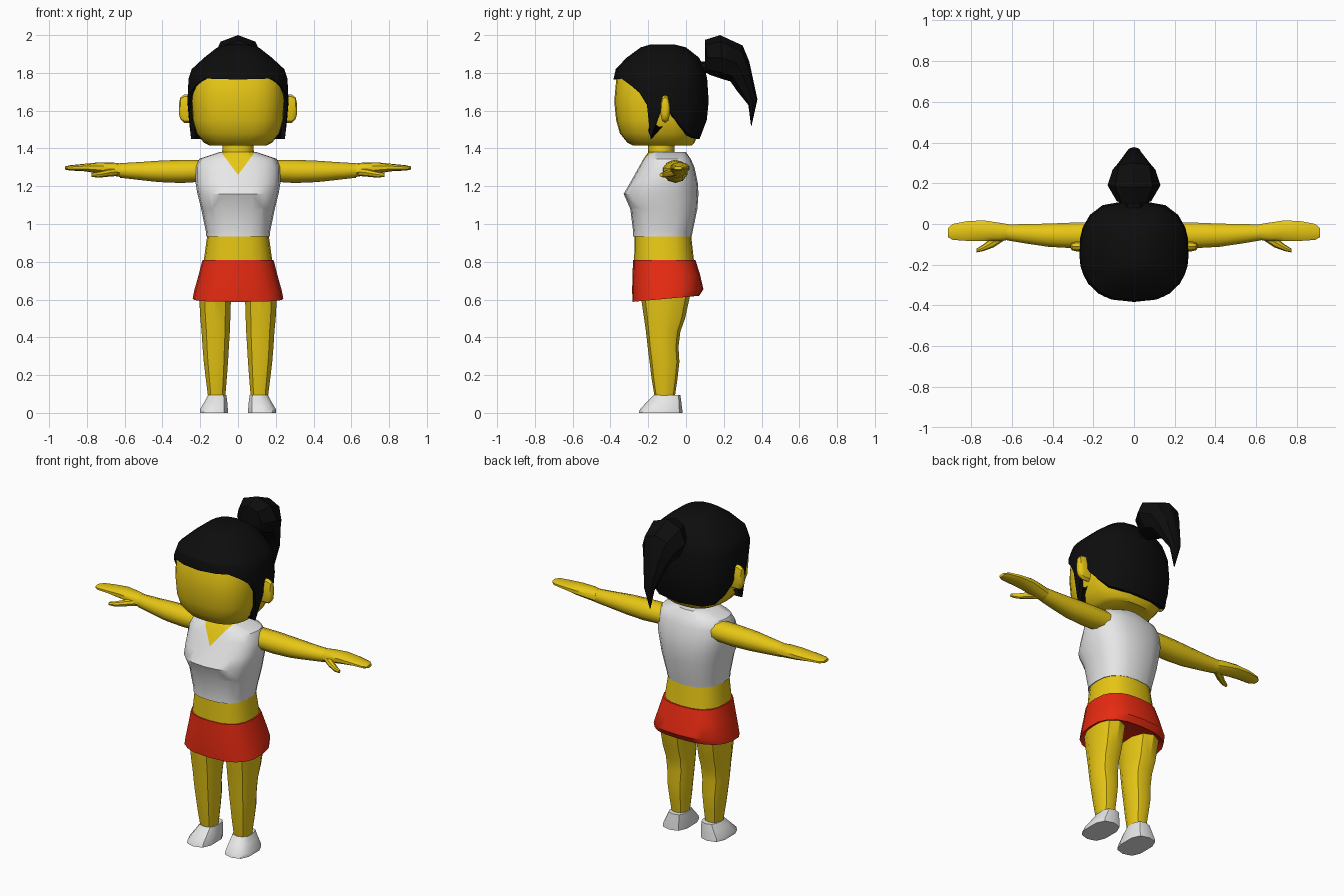
import bpy, bmesh, math
from mathutils import Vector

if "Cube" in bpy.data.objects:
    bpy.data.objects.remove(bpy.data.objects["Cube"])


def material(name, rgb):
    m = bpy.data.materials.new(name)
    m.diffuse_color = (*rgb, 1)
    m.use_nodes = True
    m.node_tree.nodes["Principled BSDF"].inputs["Base Color"].default_value = m.diffuse_color
    return m


SKIN = material("yellow skin", (0.9, 0.64, 0.008))
WHITE = material("white cloth", (0.85, 0.85, 0.85))
RED = material("red cloth", (0.85, 0.025, 0.006))
BLACK = material("black hair", (0.004, 0.004, 0.004))


def spow(v, e):
    return math.copysign(abs(v) ** e, v)


def ring_point(a, b, w, t, p):
    """Point on a superellipse with diameter a-b and half-width vector w."""
    c, h = (a + b) / 2, (a - b) / 2
    return c + h * spow(math.cos(t), 2 / p) + w * spow(math.sin(t), 2 / p)


def finish(bm, name, mats, angle=40):
    bmesh.ops.remove_doubles(bm, verts=bm.verts, dist=1e-4)
    bmesh.ops.recalc_face_normals(bm, faces=bm.faces)
    me = bpy.data.meshes.new(name)
    bm.to_mesh(me)
    bm.free()
    ob = bpy.data.objects.new(name, me)
    bpy.context.collection.objects.link(ob)
    for m in mats:
        me.materials.append(m)
    bpy.ops.object.select_all(action='DESELECT')
    bpy.context.view_layer.objects.active = ob
    ob.select_set(True)
    bpy.ops.object.shade_smooth_by_angle(angle=math.radians(angle))
    return ob


def skin_rows(bm, rows):
    """Bridge rows of points into a closed skin with end caps."""
    rows = [[bm.verts.new(p) for p in r] for r in rows]
    n = len(rows[0])
    for r, s in zip(rows, rows[1:]):
        for i in range(n):
            j = (i + 1) % n
            bm.faces.new((r[i], r[j], s[j], s[i]))
    bm.faces.new(rows[0])
    bm.faces.new(rows[-1])


def loft_bm(rings, n, p, sx=1):
    bm = bmesh.new()
    rows = []
    for a, b, w in rings:
        pts = [ring_point(Vector(a), Vector(b), Vector(w), 2 * math.pi * i / n, p) for i in range(n)]
        rows.append([Vector((v.x * sx, v.y, v.z)) for v in pts])
    skin_rows(bm, rows)
    return bm


def loft(name, rings, mat, n=12, p=2.4, angle=40):
    return finish(loft_bm(rings, n, p), name, [mat], angle)


def pair(name, rings, mat, n=10, p=2.3, angle=40):
    for side, sx in (("left", 1), ("right", -1)):
        finish(loft_bm(rings, n, p, sx), side + "_" + name, [mat], angle)


def level(z, rx, yf, yb, x=0):
    """Horizontal section."""
    return ((x, yf, z), (x, yb, z), (rx, 0, 0))


def slice_x(x, zt, zb, y0, y1):
    """Section across an arm, facing x."""
    y = (y0 + y1) / 2
    return ((x, y, zt), (x, y, zb), (0, (y1 - y0) / 2, 0))


# Head and neck
loft("head", [level(*r) for r in (
    (1.415, .15, -.28, .03), (1.43, .18, -.31, .045), (1.48, .222, -.35, .065),
    (1.55, .242, -.37, .085), (1.65, .248, -.38, .095), (1.76, .245, -.37, .09),
    (1.83, .22, -.34, .07), (1.89, .14, -.27, .02))], SKIN, n=24, p=2.7)
loft("neck", [level(1.33, .085, -.2, -.06), level(1.44, .082, -.2, -.06)], SKIN, p=2)
pair("ear", [slice_x(.23, 1.685, 1.535, -.135, -.085), slice_x(.285, 1.685, 1.535, -.135, -.085),
             slice_x(.305, 1.67, 1.555, -.13, -.09), slice_x(.312, 1.64, 1.58, -.12, -.1)], SKIN, p=2.6)

# Hair cap: profile levels trimmed to a hairline that varies with the angle from the front
PROFILE = [(1.44, .25, -.35, .068), (1.55, .26, -.37, .11), (1.65, .268, -.383, .12),
           (1.77, .262, -.383, .112), (1.82, .245, -.372, .1), (1.88, .18, -.315, .07),
           (1.935, .11, -.24, 0), (1.95, .05, -.19, -.06)]
HAIRLINE = [(0, 1.765), (20, 1.768), (37, 1.77), (55, 1.735), (68, 1.695), (77, 1.63),
            (81, 1.45), (87, 1.55), (92, 1.65), (100, 1.57), (112, 1.52), (130, 1.47),
            (150, 1.455), (180, 1.45)]


def cap_point(deg, z, scale=1):
    for lo, hi in zip(PROFILE, PROFILE[1:]):
        if z <= hi[0]:
            break
    f = (z - lo[0]) / (hi[0] - lo[0])
    rx, yf, yb = [lo[k] + (hi[k] - lo[k]) * f for k in (1, 2, 3)]
    v = ring_point(Vector((0, yf, z)), Vector((0, yb, z)), Vector((rx, 0, 0)), math.radians(deg), 2.5)
    mid = Vector((0, (yf + yb) / 2, z))
    return mid + (v - mid) * scale


columns = HAIRLINE + [(-d, z) for d, z in HAIRLINE[-2:0:-1]]
bm = bmesh.new()
skin_rows(bm, [[cap_point(d, e, .91) for d, e in columns]] +
          [[cap_point(d, max(lv[0], e)) for d, e in columns] for lv in PROFILE])
finish(bm, "hair_cap", [BLACK], 30)

# Ponytail: sections given by upper and lower side points and half width
loft("ponytail", [((0, *a), (0, *b), (w, 0, 0)) for a, b, w in (
    ((.06, 1.86), (.06, 1.79), .04), ((.1, 1.86), (.11, 1.8), .045),
    ((.1, 1.975), (.125, 1.79), .085), ((.18, 2.0), (.2, 1.765), .13),
    ((.3, 1.945), (.235, 1.755), .105), ((.335, 1.86), (.27, 1.705), .075),
    ((.378, 1.66), (.33, 1.63), .035), ((.347, 1.52), (.344, 1.52), .003))],
    BLACK, n=8, p=2, angle=30)

# Top with a V neckline cut into its front
bm = loft_bm([level(*r) for r in (
    (.935, .168, -.28, .03), (.96, .17, -.28, .035), (1.08, .195, -.295, .06),
    (1.16, .215, -.33, .066), (1.22, .225, -.295, .062), (1.3, .225, -.25, .045),
    (1.345, .205, -.225, .025), (1.38, .1, -.2, 0))], 20, 2.5)
SLOPE = 1.35
for s in (1, -1):
    front = [f for f in bm.faces if f.calc_center_median().y < -.13]
    geom = list({g for f in front for g in (*f.verts, *f.edges)}) + front
    bmesh.ops.bisect_plane(bm, geom=geom, plane_co=(0, 0, 1.26), plane_no=(s * SLOPE, 0, 1), dist=1e-5)
for f in bm.faces:
    c = f.calc_center_median()
    if c.y < -.13 and c.z < 1.379 and c.z > 1.26 + SLOPE * abs(c.x):
        f.material_index = 1
finish(bm, "sleeveless_top", [WHITE, SKIN])

# Waist and shorts
loft("waist", [level(.78, .185, -.275, .045), level(.96, .16, -.272, .025)], SKIN, n=20, p=2.5)
loft("shorts", [
    ((0, -.26, .62), (0, .04, .635), (.2, 0, 0)),
    ((0, -.283, .588), (0, .07, .62), (.24, 0, 0)),
    ((0, -.285, .64), (0, .092, .655), (.232, 0, 0)),
    ((0, -.284, .72), (0, .075, .73), (.21, 0, 0)),
    level(.81, .188, -.28, .05)], RED, n=20, p=2.6)

# Legs and shoes
pair("leg", [level(*r) for r in (
    (.08, .047, -.165, -.06, .113), (.18, .058, -.182, -.045, .115), (.27, .067, -.193, -.035, .117),
    (.35, .073, -.203, -.04, .118), (.43, .078, -.212, -.03, .118), (.5, .083, -.222, -.005, .12),
    (.66, .09, -.245, .03, .122))], SKIN)
pair("shoe", [level(*r) for r in (
    (0, .077, -.25, -.018, .128), (.02, .076, -.243, -.02, .127), (.06, .062, -.205, -.025, .117),
    (.095, .05, -.17, -.03, .11))], WHITE, p=2.8)

# Arms, hands and thumbs
pair("arm", [slice_x(*r) for r in (
    (.17, 1.34, 1.225, -.125, .01), (.3, 1.34, 1.217, -.122, .01), (.42, 1.335, 1.222, -.115, .005),
    (.52, 1.328, 1.233, -.1, .002), (.625, 1.322, 1.245, -.082, 0))], SKIN, p=2)
pair("hand", [slice_x(*r) for r in (
    (.615, 1.32, 1.248, -.08, 0), (.66, 1.325, 1.255, -.085, .008), (.74, 1.326, 1.268, -.085, .02),
    (.82, 1.318, 1.28, -.085, .016), (.89, 1.311, 1.283, -.08, .002), (.915, 1.305, 1.288, -.065, -.02))],
    SKIN)
pair("thumb", [slice_x(*r) for r in (
    (.63, 1.3, 1.255, -.075, -.03), (.69, 1.29, 1.25, -.115, -.06), (.74, 1.277, 1.245, -.133, -.1),
    (.775, 1.27, 1.25, -.14, -.122))], SKIN, n=8, p=2)
